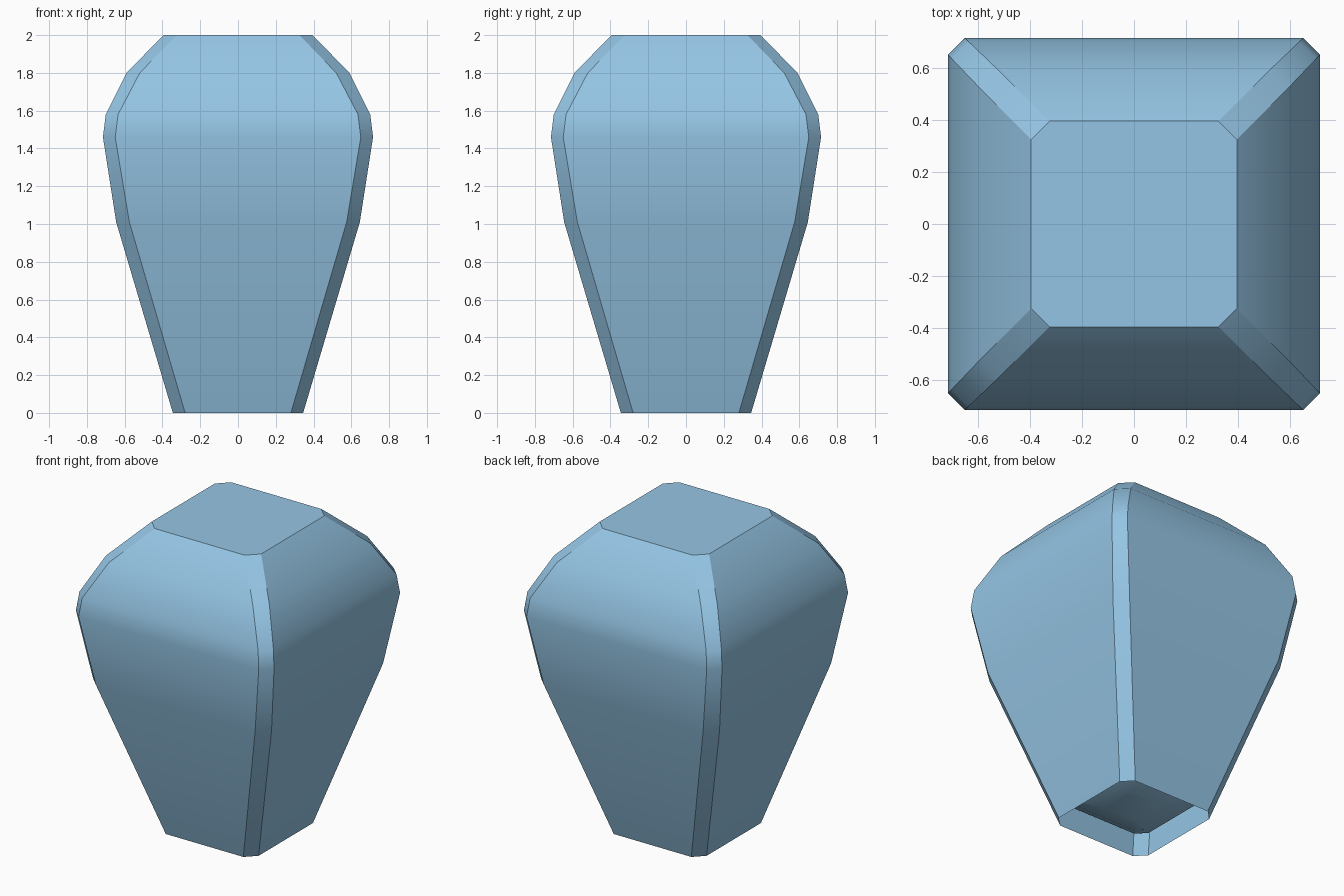
import bpy, bmesh

if "Cube" in bpy.data.objects:
    bpy.data.objects.remove(bpy.data.objects["Cube"])

mat = bpy.data.materials.new("blue")
mat.diffuse_color = (0.30, 0.56, 0.78, 1)
mat.use_nodes = True
mat.node_tree.nodes["Principled BSDF"].inputs["Base Color"].default_value = mat.diffuse_color


def octagon(bm, half, flat, height):
    """Square ring with cut corners; height is a function of (x, y)."""
    pts = [(flat, -half), (half, -flat), (half, flat), (flat, half),
           (-flat, half), (-half, flat), (-half, -flat), (-flat, -half)]
    return [bm.verts.new((x, y, height(x, y))) for x, y in pts]


def bridge(bm, a, b):
    for i in range(8):
        j = (i + 1) % 8
        bm.faces.new((a[i], a[j], b[j], b[i]))


def finish(bm, name):
    mesh = bpy.data.meshes.new(name)
    bm.to_mesh(mesh)
    bm.free()
    obj = bpy.data.objects.new(name, mesh)
    bpy.context.collection.objects.link(obj)
    mesh.materials.append(mat)
    bpy.ops.object.select_all(action='DESELECT')
    obj.select_set(True)
    bpy.context.view_layer.objects.active = obj
    bpy.ops.object.shade_smooth_by_angle(angle=0.5)
    return obj


# Faceted shell: stacked chamfered-square sections, closed on top, open below
profile = [(0.0, 0.345, 0.28), (1.01, 0.645, 0.575), (1.46, 0.715, 0.65),
           (1.58, 0.70, 0.635), (1.80, 0.59, 0.52), (2.0, 0.395, 0.325)]
bm = bmesh.new()
rings = [octagon(bm, h, f, lambda x, y, z=z: z) for z, h, f in profile]
for lower, upper in zip(rings, rings[1:]):
    bridge(bm, lower, upper)
bm.faces.new(rings[-1])
finish(bm, "faceted_body")

# Shallow domed floor recessed inside the bottom opening
bm = bmesh.new()
dome = lambda x, y: 0.06 + 0.5 * (x * x + y * y)
rings = [octagon(bm, 0.38 * s, 0.32 * s, dome) for s in (1.0, 0.7, 0.35)]
for outer, inner in zip(rings, rings[1:]):
    bridge(bm, inner, outer)
bm.faces.new(list(reversed(rings[-1])))
bm.normal_update()
if rings[-1][0].normal.z > 0:
    bmesh.ops.reverse_faces(bm, faces=bm.faces[:])
finish(bm, "recessed_floor")
